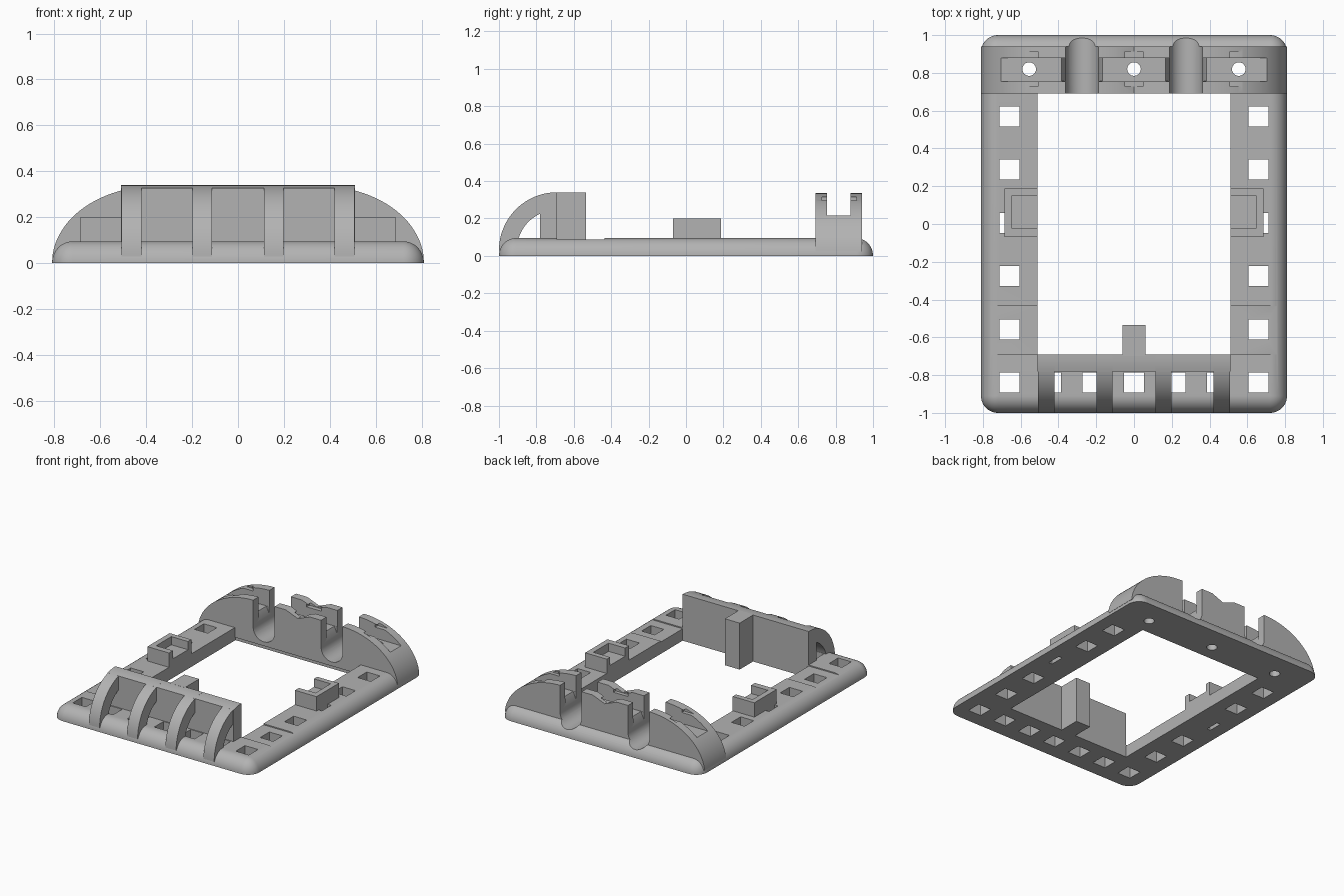
import bpy, bmesh, math
from mathutils import Vector

cube = bpy.data.objects.get("Cube")
if cube:
    bpy.data.objects.remove(cube, do_unlink=True)

grey = bpy.data.materials.new("plain_grey")
grey.use_nodes = True
COLOUR = (0.45, 0.45, 0.45, 1)
grey.diffuse_color = COLOUR
grey.node_tree.nodes["Principled BSDF"].inputs["Base Color"].default_value = COLOUR


def finish(name, bm):
    bmesh.ops.recalc_face_normals(bm, faces=bm.faces)
    mesh = bpy.data.meshes.new(name)
    bm.to_mesh(mesh)
    bm.free()
    mesh.materials.append(grey)
    obj = bpy.data.objects.new(name, mesh)
    bpy.context.collection.objects.link(obj)
    return obj


def prism(name, outline, axis, lo, hi):
    """Extrude a 2D outline along x, y or z."""
    place = {"x": lambda a, b, t: (t, a, b), "y": lambda a, b, t: (a, t, b),
             "z": lambda a, b, t: (a, b, t)}[axis]
    bm = bmesh.new()
    face = bm.faces.new([bm.verts.new(place(a, b, lo)) for a, b in outline])
    ext = bmesh.ops.extrude_face_region(bm, geom=[face])
    move = Vector(place(0, 0, hi - lo))
    bmesh.ops.translate(bm, vec=move, verts=[v for v in ext["geom"] if isinstance(v, bmesh.types.BMVert)])
    return finish(name, bm)


def box(name, x, y, z):
    return prism(name, [(x[0], y[0]), (x[1], y[0]), (x[1], y[1]), (x[0], y[1])], "z", *z)


def square(name, cx, cy, half, z):
    return box(name, (cx - half, cx + half), (cy - half, cy + half), z)


def arc(cx, cy, rx, ry, start, end, steps=24):
    angles = [math.radians(start + (end - start) * i / steps) for i in range(steps + 1)]
    return [(cx + rx * math.cos(a), cy + ry * math.sin(a)) for a in angles]


def cut(obj, cutters):
    """Subtract each cutter, bake the result."""
    for c in cutters:
        mod = obj.modifiers.new("cut", "BOOLEAN")
        mod.operation, mod.solver, mod.object = "DIFFERENCE", "EXACT", c
        c.hide_render = True
    bpy.context.view_layer.update()
    baked = bpy.data.meshes.new_from_object(obj.evaluated_get(bpy.context.evaluated_depsgraph_get()))
    obj.modifiers.clear()
    obj.data = baked


# Base frame: rounded rectangle with a quarter-round outer edge
W, L, H, R = 0.81, 1.0, 0.095, 0.09
bm = bmesh.new()
rings = []
for i in range(13):
    t = math.radians(90 * i / 12)
    r = max(R * math.cos(t), 0.002)
    ring = []
    for sx, sy, a in ((1, 1, 0), (-1, 1, 90), (-1, -1, 180), (1, -1, 270)):
        for px, py in arc(sx * (W - R), sy * (L - R), r, r, a, a + 90, 10):
            ring.append(bm.verts.new((px, py, H * math.sin(t))))
    rings.append(ring)
n = len(rings[0])
for low, high in zip(rings, rings[1:]):
    for j in range(n):
        k = (j + 1) % n
        bm.faces.new((low[j], low[k], high[k], high[j]))
bm.faces.new(rings[0])
bm.faces.new(rings[-1])
frame = finish("base_frame", bm)

# Cutters for the frame
opening = box("opening_cutter", (-0.51, 0.51), (-0.69, 0.70), (-1, 1))
rail_step = box("rail_step_cutter", (-1, 1), (-0.69, -0.435), (0.087, 0.3))
holes = []
for i in range(6):
    for side in (-1, 1):
        holes.append(square("hole_cutter", side * 0.66, 0.57 - 0.282 * i, 0.053, (-1, 1)))
for i in range(-2, 3):
    holes.append(square("hole_cutter", 0.22 * i, -0.84, 0.053, (-1, 1)))
screws = [prism("screw_cutter", arc(x, 0.82, 0.036, 0.036, 0, 345, 23), "z", -1, 1)
          for x in (-0.555, 0, 0.555)]

# Shaft slots: round bottom with straight sides, flared in the channel
slots, flares = [], []
for x in (-0.275, 0.275):
    outline = arc(x, 0.14, 0.087, 0.087, 180, 360) + [(x + 0.087, 0.6), (x - 0.087, 0.6)]
    slots.append(prism("slot_cutter", outline, "y", 0.6, 1.1))
    flare = [(x - 0.08, 0.15), (x + 0.08, 0.15), (x + 0.11, 0.216),
             (x + 0.11, 0.6), (x - 0.11, 0.6), (x - 0.11, 0.216)]
    flares.append(prism("flare_cutter", flare, "y", 0.757, 0.878))

cut(frame, [opening, rail_step] + holes + screws + slots)

# Back arch: flat crown with elliptical shoulders
crown = arc(0.36, 0, 0.45, 0.335, 4, 90) + arc(-0.36, 0, 0.45, 0.335, 90, 176)
arch = prism("back_arch", crown, "y", 0.692, 0.94)
channel = box("channel_cutter", (-1, 1), (0.755, 0.88), (0.215, 1))
valley = prism("valley_cutter", [(-0.1, 0.336), (0, 0.297), (0.1, 0.336), (0.1, 0.5), (-0.1, 0.5)],
               "y", 0.6, 1.1)
pockets = [box("pocket_cutter", (x - 0.06, x + 0.06), (0.728, 0.912), (0.295, 0.316))
           for x in (-0.555, 0, 0.555)]
cut(arch, [channel, valley] + pockets + slots + flares + screws)

# Front guard: upright plate whose top follows the rib curve
CY, CZ = -0.69, 0.03
plate_top = [(y, CZ + math.sqrt(0.31 ** 2 - (y - CY) ** 2)) for y in (-0.69, -0.72, -0.75, -0.78)]
plate = prism("guard_plate", [(-0.78, 0), (-0.69, 0)] + plate_top, "x", -0.51, 0.51)
tab = box("guard_tab", (-0.06, 0.06), (-0.70, -0.535), (0, 0.34))

# Curved guard ribs
rib_outline = arc(CY, CZ, 0.31, 0.31, 90, 180) + arc(CY, CZ, 0.215, 0.215, 180, 90)
ribs = [prism("guard_rib", rib_outline, "x", x - 0.043, x + 0.043)
        for x in (-0.464, -0.156, 0.156, 0.464)]

# Side brackets: C-shaped blocks that open towards the middle
brackets = []
for s in (-1, 1):
    block = box("side_bracket", sorted((s * 0.51, s * 0.685)), (-0.07, 0.188), (0.0, 0.2))
    recess = box("recess_cutter", sorted((s * 0.4, s * 0.645)), (-0.025, 0.15), (0.14, 0.4))
    cut(block, [recess])
    bpy.data.objects.remove(recess, do_unlink=True)
    brackets.append(block)

for c in [opening, rail_step, channel, valley] + holes + screws + slots + flares + pockets:
    bpy.data.objects.remove(c, do_unlink=True)

# Smooth curved faces, keep edges sharp
bpy.ops.object.select_all(action="DESELECT")
for obj in [frame, arch, plate, tab] + ribs + brackets:
    obj.select_set(True)
    bpy.context.view_layer.objects.active = obj
bpy.ops.object.shade_smooth_by_angle(angle=math.radians(30))
